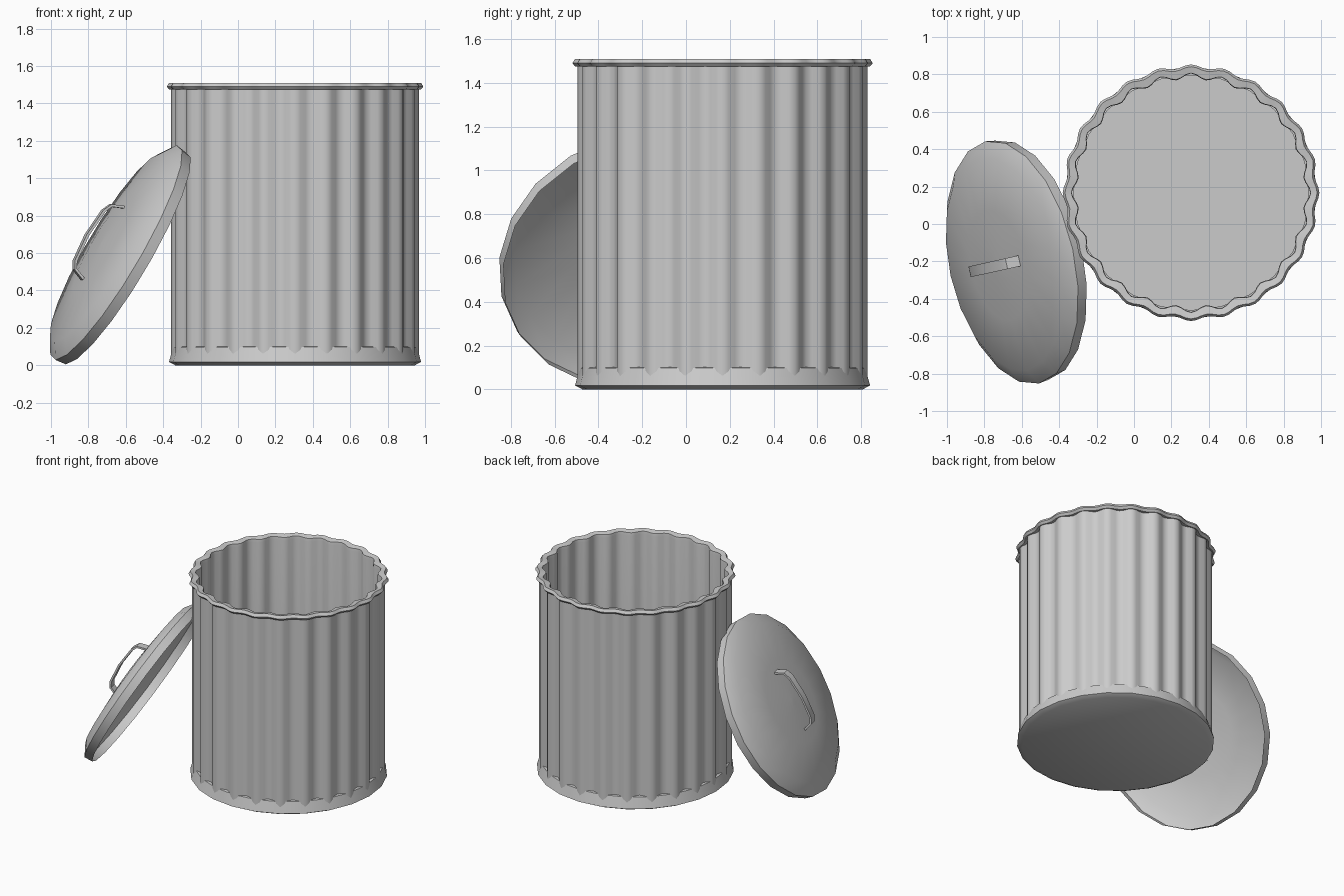
import bpy, bmesh, math
from mathutils import Matrix, Vector

if "Cube" in bpy.data.objects:
    bpy.data.objects.remove(bpy.data.objects["Cube"])

WAVES = 24


def finish(name, bm, matrix, angle):
    bmesh.ops.recalc_face_normals(bm, faces=bm.faces[:])
    me = bpy.data.meshes.new(name)
    bm.to_mesh(me)
    bm.free()
    ob = bpy.data.objects.new(name, me)
    bpy.context.collection.objects.link(ob)
    ob.matrix_world = matrix
    bpy.ops.object.select_all(action='DESELECT')
    ob.select_set(True)
    bpy.context.view_layer.objects.active = ob
    bpy.ops.object.shade_smooth_by_angle(angle=math.radians(angle))
    return ob


def revolve(name, profile, sides, matrix, cap_start=False, cap_end=False, angle=35):
    """Profile points are (radius, height, ripple depth)."""
    bm = bmesh.new()
    rings = []
    for r, z, amp in profile:
        ring = []
        for i in range(sides):
            t = 2 * math.pi * i / sides
            rad = r + amp * math.cos(WAVES * t)
            ring.append(bm.verts.new((rad * math.cos(t), rad * math.sin(t), z)))
        rings.append(ring)
    for a, b in zip(rings, rings[1:]):
        for i in range(sides):
            j = (i + 1) % sides
            bm.faces.new((a[i], a[j], b[j], b[i]))
    if cap_start:
        bm.faces.new(rings[0])
    if cap_end:
        bm.faces.new(rings[-1])
    return finish(name, bm, matrix, angle)


can = Matrix.Translation((0.305, 0.167, 0))

# Corrugated wall with rolled rim, inner wall and floor
revolve("can_body", [
    (0.644, 0.015, 0.018), (0.644, 1.478, 0.018),
    (0.662, 1.474, 0.010), (0.676, 1.490, 0.010), (0.664, 1.510, 0.010),
    (0.625, 1.502, 0.015), (0.622, 1.480, 0.016), (0.622, 0.025, 0.016),
], WAVES * 6, can, cap_start=True, cap_end=True, angle=40)

# Flared base band
revolve("can_base", [
    (0.640, 0.0, 0), (0.674, 0.018, 0), (0.652, 0.098, 0), (0.628, 0.102, 0),
], 24, can, cap_start=True, angle=30)

# Lid leaning against the can: local x points up the slope, z points outward
tilt, turn = math.radians(60), math.radians(12.5)
c, s = math.cos(turn), math.sin(turn)
u = Vector((math.cos(tilt) * c, math.cos(tilt) * s, math.sin(tilt)))
v = Vector((-s, c, 0))
n = u.cross(v)
lid = Matrix((u, v, n)).transposed().to_4x4()
lid.translation = (-0.605, -0.195, 0.575)

# Hollow, slightly domed lid
revolve("lid", [
    (0.655, -0.005, 0), (0.663, 0.055, 0), (0.582, 0.108, 0),
    (0.30, 0.140, 0), (0.01, 0.152, 0),
], 20, lid, cap_end=True, angle=28)

# Bent strap handle
path = [(-0.214, 0.143), (-0.190, 0.207), (-0.152, 0.228), (0.0, 0.241),
        (0.160, 0.227), (0.203, 0.207), (0.230, 0.143)]
bm = bmesh.new()
rings = []
for i, (a, b) in enumerate(path):
    p, q = path[max(i - 1, 0)], path[min(i + 1, len(path) - 1)]
    d = Vector((q[0] - p[0], q[1] - p[1])).normalized() * 0.007
    off = Vector((-d.y, d.x))
    rings.append([bm.verts.new((a + k * off.x, w, b + k * off.y))
                  for k, w in ((1, -0.029), (1, 0.029), (-1, 0.029), (-1, -0.029))])
for r0, r1 in zip(rings, rings[1:]):
    for i in range(4):
        j = (i + 1) % 4
        bm.faces.new((r0[i], r0[j], r1[j], r1[i]))
bm.faces.new(rings[0])
bm.faces.new(rings[-1])
finish("lid_handle", bm, lid, 35)
